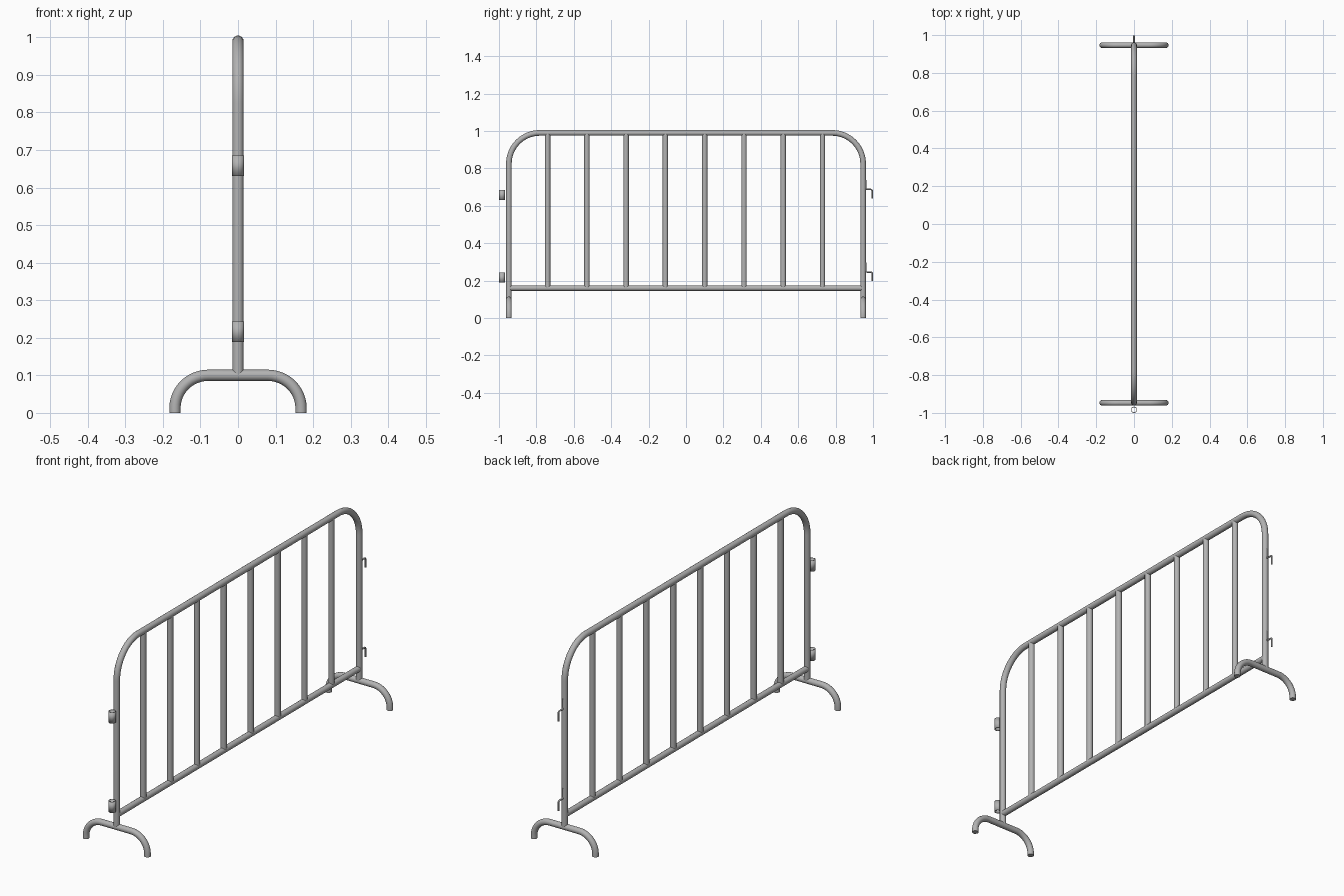
import bpy
import math
from mathutils import Vector

cube = bpy.data.objects.get("Cube")
if cube:
    bpy.data.objects.remove(cube, do_unlink=True)

# Galvanised steel
steel = bpy.data.materials.new("galvanised_steel")
steel.use_nodes = True
colour = (0.45, 0.45, 0.45, 1)
steel.diffuse_color = colour
steel.node_tree.nodes["Principled BSDF"].inputs["Base Color"].default_value = colour

POST_Y, TOP_Z, RAIL_Z, FOOT_Z = 0.947, 0.99, 0.16, 0.1
PIPE = 0.015


def rounded(points, radius, steps=12):
    """Replace each inner right-angle corner of a path by an arc."""
    pts = [Vector(p) for p in points]
    path = [pts[0]]
    for a, b, c in zip(pts, pts[1:], pts[2:]):
        u, v = (a - b).normalized(), (c - b).normalized()
        centre = b + (u + v) * radius
        for i in range(steps + 1):
            t = math.pi / 2 * i / steps
            path.append(centre - v * radius * math.cos(t) - u * radius * math.sin(t))
    return path + [pts[-1]]


def finish(obj):
    bpy.ops.object.select_all(action="DESELECT")
    obj.select_set(True)
    bpy.context.view_layer.objects.active = obj
    if obj.type == "CURVE":
        bpy.ops.object.convert(target="MESH")
        obj = bpy.context.object
    obj.data.materials.clear()
    obj.data.materials.append(steel)
    bpy.ops.object.shade_smooth_by_angle(angle=math.radians(40))
    return obj


def pipe(name, path, radius=PIPE, resolution=6):
    curve = bpy.data.curves.new(name, "CURVE")
    curve.dimensions = "3D"
    curve.bevel_depth = radius
    curve.bevel_resolution = resolution
    curve.use_fill_caps = True
    spline = curve.splines.new("POLY")
    spline.points.add(len(path) - 1)
    for point, co in zip(spline.points, path):
        point.co = (*co, 1)
    obj = bpy.data.objects.new(name, curve)
    bpy.context.collection.objects.link(obj)
    return finish(obj)


# Outer frame: one bent pipe from foot to foot
pipe("outer_frame", rounded([(0, -POST_Y, FOOT_Z), (0, -POST_Y, TOP_Z),
                             (0, POST_Y, TOP_Z), (0, POST_Y, FOOT_Z)], 0.165, 16))

# Bottom rail and upright bars
pipe("bottom_rail", [(0, -POST_Y, RAIL_Z), (0, POST_Y, RAIL_Z)], 0.0145)
for i in range(8):
    y = -0.74 + 0.21 * i
    pipe(f"upright_bar_{i + 1}", [(0, y, RAIL_Z), (0, y, TOP_Z)], 0.0145)

# Arched feet
for name, y in (("front_foot", -POST_Y), ("back_foot", POST_Y)):
    pipe(name, rounded([(-0.168, y, 0), (-0.168, y, FOOT_Z),
                        (0.168, y, FOOT_Z), (0.168, y, 0)], 0.088))

for level, z in (("lower", 0.216), ("upper", 0.658)):
    # Open sleeves on the front post
    bpy.ops.mesh.primitive_cylinder_add(vertices=24, radius=0.0165, depth=0.054,
                                        end_fill_type="NOTHING", location=(0, -0.9835, z))
    sleeve = bpy.context.object
    sleeve.name = f"{level}_sleeve"
    wall = sleeve.modifiers.new("wall", "SOLIDIFY")
    wall.thickness = 0.003
    wall.offset = -1
    finish(sleeve)
    # Hooks on the back post
    y_in, y_out = POST_Y + PIPE - 0.002, 0.996
    pipe(f"{level}_hook", rounded([(0, y_in, z + 0.08), (0, y_in, z + 0.03),
                                   (0, y_out, z + 0.03), (0, y_out, z - 0.018)], 0.008, 5),
         0.004, 3)
